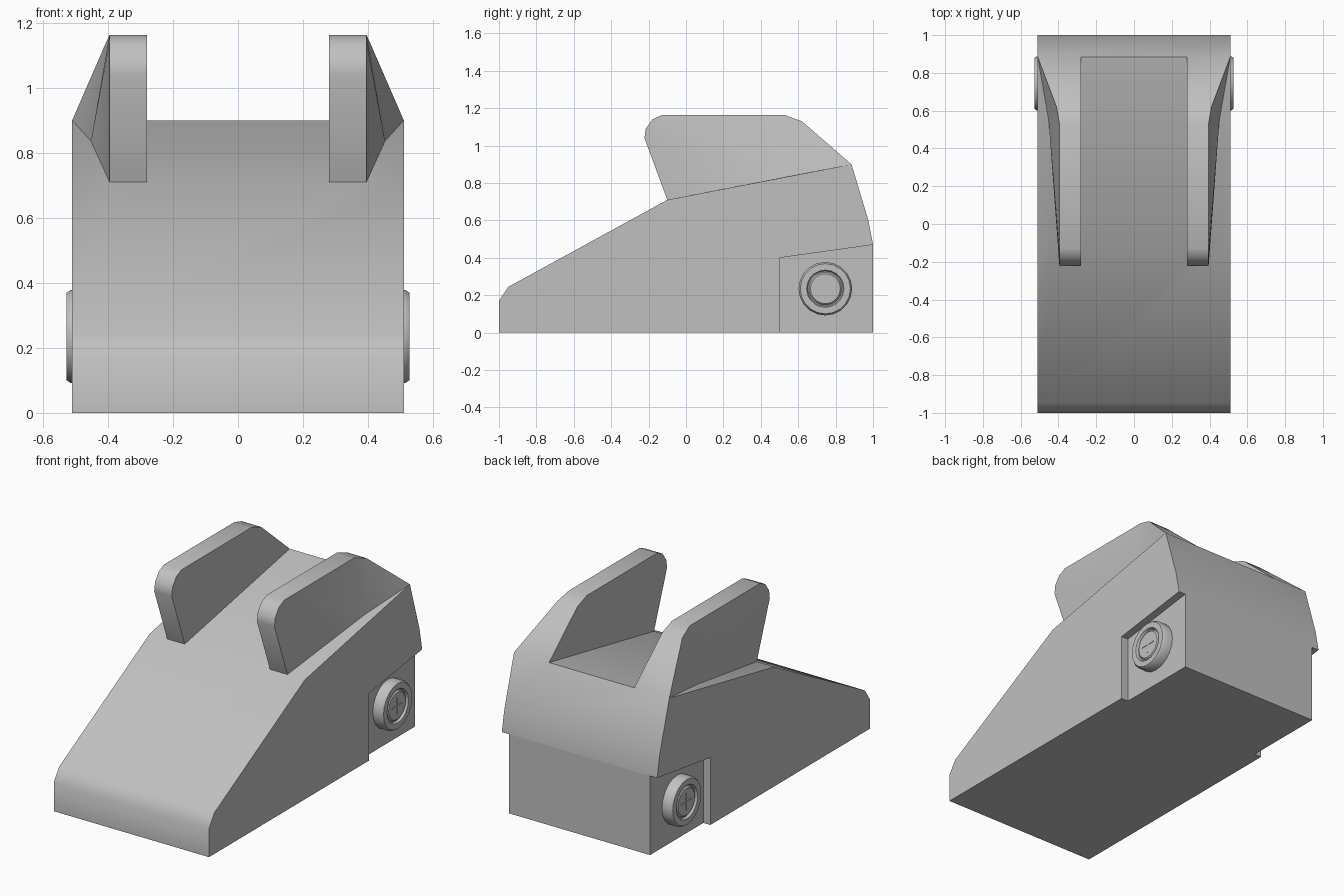
import bpy, bmesh, math
from mathutils import Matrix

cube = bpy.data.objects.get("Cube")
if cube:
    bpy.data.objects.remove(cube, do_unlink=True)

grey = bpy.data.materials.new("plain grey")
grey.use_nodes = True
COLOUR = (0.53, 0.53, 0.53, 1)
grey.diffuse_color = COLOUR
grey.node_tree.nodes["Principled BSDF"].inputs["Base Color"].default_value = COLOUR

HALF, FIN_IN, FIN_OUT, RECESS = 0.51, 0.28, 0.395, 0.464


def finish(bm, name):
    bmesh.ops.remove_doubles(bm, verts=bm.verts, dist=1e-5)
    bmesh.ops.recalc_face_normals(bm, faces=bm.faces)
    mesh = bpy.data.meshes.new(name)
    bm.to_mesh(mesh)
    bm.free()
    mesh.materials.append(grey)
    obj = bpy.data.objects.new(name, mesh)
    bpy.context.collection.objects.link(obj)
    return obj


def smooth(obj, degrees):
    bpy.ops.object.select_all(action="DESELECT")
    obj.select_set(True)
    bpy.context.view_layer.objects.active = obj
    bpy.ops.object.shade_smooth_by_angle(angle=math.radians(degrees))


def face(bm, points):
    bm.faces.new([bm.verts.new(p) for p in points])


# Wedge body: rows of points across the width, following the side profile
profile = [(-1, 0), (-1, 0.17), (-0.95, 0.245), (-0.1, 0.71),
           (0.885, 0.9), (0.975, 0.6), (1, 0.47), (1, 0)]
RIDGE, REAR = 3, 4
splits = {RIDGE: [-FIN_OUT, -FIN_IN, FIN_IN, FIN_OUT], REAR: [-FIN_IN, FIN_IN]}
rows = [[(x, y, z) for x in [-HALF, *splits.get(i, []), HALF]]
        for i, (y, z) in enumerate(profile)]
ridge, rear = profile[RIDGE], profile[REAR]

bm = bmesh.new()
for i, row in enumerate(rows):
    if i != RIDGE:
        face(bm, row + rows[(i + 1) % len(rows)][::-1])
face(bm, [(-FIN_IN, *ridge), (FIN_IN, *ridge), (FIN_IN, *rear), (-FIN_IN, *rear)])

# Upright fins, flaring outwards to the rear corners of the body
rim = [ridge, (-0.222, 1.04), (-0.215, 1.09), (-0.18, 1.14), (-0.13, 1.163),
       (0.53, 1.163), (0.62, 1.13), rear]
flare = [FIN_OUT] * (len(rim) - 2) + [0.41, HALF]
for s in (-1, 1):
    inner = [(s * FIN_IN, *p) for p in rim]
    outer = [(s * x, *p) for x, p in zip(flare, rim)]
    foot = (s * 0.452, 0.55, 0.836)
    face(bm, [(s * HALF, *p) for p in profile])
    face(bm, inner)
    face(bm, [outer[0], (s * HALF, *ridge), (s * HALF, *rear), foot])
    for i in range(len(rim) - 1):
        face(bm, [inner[i], inner[i + 1], outer[i + 1], outer[i]])
        face(bm, [outer[i], outer[i + 1], foot])
body = finish(bm, "body")

# Shallow recess cut into each lower rear side
bm = bmesh.new()
notch = [(0.5, -0.2), (0.5, 0.4), (1.2, 0.498), (1.2, -0.2)]
for s in (-1, 1):
    near = [(s * RECESS, *p) for p in notch]
    far = [(s * 0.7, *p) for p in notch]
    face(bm, near)
    face(bm, far)
    for i in range(4):
        j = (i + 1) % 4
        face(bm, [near[i], near[j], far[j], far[i]])
cutter = finish(bm, "recess_cutter")
cutter.hide_render = True
cut = body.modifiers.new("recesses", "BOOLEAN")
cut.operation, cut.solver, cut.object = "DIFFERENCE", "EXACT", cutter
bpy.context.view_layer.update()
bpy.context.view_layer.objects.active = body
bpy.ops.object.modifier_apply(modifier=cut.name)
bpy.data.objects.remove(cutter, do_unlink=True)
smooth(body, 38)

# Round bolt heads with a ring groove and a thin cross
lathe = [(0.143, 0.455), (0.143, 0.515), (0.134, 0.528), (0.1, 0.528), (0.094, 0.514),
         (0.088, 0.514), (0.08, 0.524), (0, 0.524)]
SIDES = 20
for s, side in ((-1, "right"), (1, "left")):
    place = Matrix.Translation((0, 0.745, 0.235))
    bm = bmesh.new()
    loop = [bm.verts.new((s * x, r, 0)) for r, x in lathe]
    edges = [bm.edges.new(pair) for pair in zip(loop, loop[1:])]
    bmesh.ops.spin(bm, geom=loop + edges, cent=(0, 0, 0), axis=(1, 0, 0),
                   angle=math.tau, steps=SIDES)
    bmesh.ops.transform(bm, matrix=place, verts=bm.verts)
    smooth(finish(bm, side + "_bolt"), 35)

    bm = bmesh.new()
    for size in ((0.004, 0.1, 0.006), (0.004, 0.006, 0.1)):
        bmesh.ops.create_cube(bm, size=1, matrix=place @ Matrix.Translation((s * 0.525, 0, 0))
                              @ Matrix.Diagonal((*size, 1)))
    finish(bm, side + "_bolt_cross")
